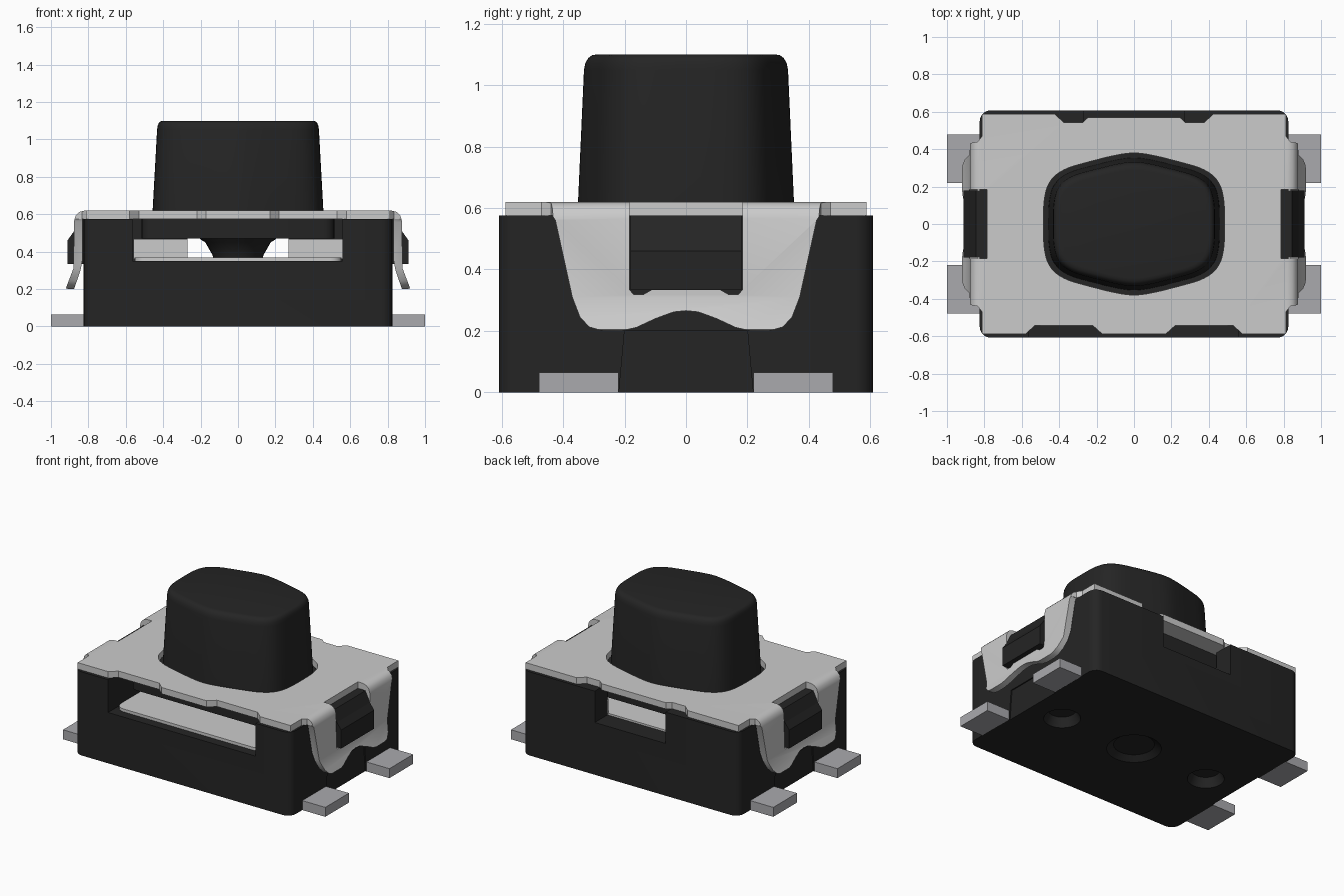
import bpy, bmesh, math

if "Cube" in bpy.data.objects:
    bpy.data.objects.remove(bpy.data.objects["Cube"])


def material(name, v):
    m = bpy.data.materials.new(name)
    m.diffuse_color = (v[0], v[1], v[2], 1)
    m.use_nodes = True
    m.node_tree.nodes["Principled BSDF"].inputs["Base Color"].default_value = m.diffuse_color
    return m


BLACK = material("black plastic", (0.018, 0.018, 0.018))
STEEL = material("light steel", (0.60, 0.60, 0.60))
PIN = material("grey pin metal", (0.40, 0.40, 0.42))


def loft(name, rings, mat):
    """Closed solid through a list of equal-length point rings."""
    bm = bmesh.new()
    rows = [[bm.verts.new(p) for p in r] for r in rings]
    n = len(rows[0])
    for a, b in zip(rows, rows[1:]):
        for i in range(n):
            bm.faces.new((a[i], a[(i + 1) % n], b[(i + 1) % n], b[i]))
    bm.faces.new(rows[0][::-1])
    bm.faces.new(rows[-1])
    bmesh.ops.recalc_face_normals(bm, faces=bm.faces)
    me = bpy.data.meshes.new(name)
    bm.to_mesh(me)
    bm.free()
    me.materials.append(mat)
    ob = bpy.data.objects.new(name, me)
    bpy.context.collection.objects.link(ob)
    return ob


def prism(name, pts, axis, a, b, mat=BLACK):
    """Extrude a 2D outline along an axis from a to b."""
    put = {'x': lambda p, t: (t, p[0], p[1]),
           'y': lambda p, t: (p[0], t, p[1]),
           'z': lambda p, t: (p[0], p[1], t)}[axis]
    return loft(name, [[put(p, t) for p in pts] for t in (a, b)], mat)


def rect(x0, x1, y0, y1):
    return [(x0, y0), (x1, y0), (x1, y1), (x0, y1)]


def rounded(hx, hy, r, cy=0, n=5):
    out = []
    for k, (sx, sy) in enumerate(((1, 1), (-1, 1), (-1, -1), (1, -1))):
        for i in range(n + 1):
            t = math.pi / 2 * (k + i / n)
            out.append((sx * (hx - r) + r * math.cos(t),
                        cy + sy * (hy - r) + r * math.sin(t)))
    return out


def circle(r, cx=0, cy=0, n=32):
    return [(cx + r * math.cos(2 * math.pi * i / n),
             cy + r * math.sin(2 * math.pi * i / n)) for i in range(n)]


def soften(pts, times=1):
    """Corner cutting for smooth outlines."""
    for _ in range(times):
        out = []
        for p, q in zip(pts, pts[1:] + pts[:1]):
            for w in (0.25, 0.75):
                out.append((p[0] + (q[0] - p[0]) * w, p[1] + (q[1] - p[1]) * w))
        pts = out
    return pts


def mirrored(half):
    """Outline from its right half, ordered, reflected in the first axis."""
    return half + [(-x, y) for x, y in reversed(half) if abs(x) > 1e-6]


def boolean(ob, cutter, op='DIFFERENCE'):
    m = ob.modifiers.new("cut", 'BOOLEAN')
    m.operation, m.object, m.solver = op, cutter, 'EXACT'
    me = bpy.data.meshes.new_from_object(
        ob.evaluated_get(bpy.context.evaluated_depsgraph_get()))
    ob.modifiers.clear()
    ob.data = me
    me.materials.clear()
    me.materials.append(BLACK if ob.name.startswith("body") else STEEL)
    for p in me.polygons:
        p.material_index = 0
    bpy.data.objects.remove(cutter)


# Body with switch cavity, front slot, back window and underside dimples
body = prism("body", rounded(0.825, 0.608, 0.06), 'z', 0, 0.576)
boolean(body, prism("cut", rect(-0.565, 0.56, -0.7, 0.47), 'z', 0.35, 0.7))
boolean(body, prism("cut", rect(-0.27, 0.27, 0.4, 0.7), 'z', 0.36, 0.7))
for x, r in ((-0.58, 0.115), (0, 0.17), (0.58, 0.115)):
    d = 0.03 if x == 0 else 0.06
    rings = [[(px, py, z) for px, py in circle(rr, x)]
             for z, rr in ((-0.02, r), (0, r), (d, r * 0.75))]
    boolean(body, loft("cut", rings, BLACK))
for s in (-1, 1):
    boolean(body, prism("cut", [(-0.22, -0.02), (0.22, -0.02), (0.2, 0.2), (-0.2, 0.2)],
                        'x', s * 0.817, s * 0.9))

# Stamped cover: bent sheet profile, trimmed by the side outline
half = [(0, 0.62), (0.82, 0.62), (0.848, 0.613), (0.868, 0.594), (0.876, 0.565),
        (0.88, 0.31), (0.92, 0.205), (0.88, 0.19), (0.842, 0.30),
        (0.831, 0.36), (0.831, 0.576), (0, 0.576)]
cover = prism("cover", half[:-1] + [(-x, z) for x, z in reversed(half[1:-1])],
              'y', -0.7, 0.7, STEEL)
side = [(0, 0.266), (0.04, 0.262), (0.10, 0.24), (0.16, 0.212), (0.21, 0.2), (0.27, 0.2),
        (0.315, 0.213), (0.345, 0.245), (0.37, 0.31), (0.425, 0.56), (0.435, 0.575),
        (0.587, 0.575), (0.587, 0.7)]
boolean(cover, prism("cut", mirrored(side), 'x', -1.1, 1.1), 'INTERSECT')
# Plate corners, latch openings
window = [(0, 0.335), (0.11, 0.335), (0.14, 0.318), (0.17, 0.318), (0.184, 0.335), (0.184, 0.7)]
for s in (-1, 1):
    for t in (-1, 1):
        boolean(cover, prism("cut", [(s * 0.812, t * 0.7), (s * 0.812, t * 0.47),
                                     (s * 0.835, t * 0.44), (s * 1.0, t * 0.41),
                                     (s * 1.0, t * 0.7)], 'z', 0.57, 0.7))
    boolean(cover, prism("cut", mirrored(window), 'x', s * 0.785, s * 1.1))


# Edge notches
def notch(x0, x1, edge, deep):
    w = 0.05
    e = math.copysign(0.1, edge)
    m = (edge + deep) / 2
    boolean(cover, prism("cut", [(x0, edge + e), (x0, edge), (x0 + w * .5, m), (x0 + w, deep),
                                 (x1 - w, deep), (x1 - w * .5, m), (x1, edge), (x1, edge + e)],
                         'z', 0.5, 0.7))


for s in (-1, 1):
    notch(s * 0.375 - 0.205, s * 0.375 + 0.205, -0.588, -0.543)
    notch(s * 0.325 - 0.1, s * 0.325 + 0.1, 0.588, 0.543)
boolean(cover, prism("cut", rect(-0.3, 0.3, 0.57, 0.7), 'z', 0.5, 0.7))

# Button outline: soft six-sided oval
quarter = [(0.457, 0.0), (0.455, 0.13), (0.425, 0.22), (0.35, 0.275), (0.22, 0.31),
           (0.10, 0.34), (0.0, 0.355)]
oval = quarter + [(-x, y) for x, y in quarter[-2::-1]]
oval = soften(oval + [(x, -y) for x, y in oval[-2:0:-1]], 2)
boolean(cover, prism("cut", [(x * 1.06, y * 1.08) for x, y in oval], 'z', 0.5, 0.7))

# Button cap
levels = [(0.55, 1.005, 1.01), (0.62, 1, 1), (1.05, 0.948, 0.945), (1.072, 0.942, 0.932),
          (1.088, 0.928, 0.905), (1.097, 0.905, 0.87), (1.1, 0.875, 0.82)]
button = loft("button", [[(x * a, y * b, z) for x, y in oval] for z, a, b in levels], BLACK)

# Flange and plunger under the cover
flange = prism("button_flange", rounded(0.515, 0.45, 0.06), 'z', 0.47, 0.574)
plunger = loft("plunger", [[(x, y, z) for x, y in circle(r)]
                           for z, r in ((0.36, 0.13), (0.385, 0.138), (0.45, 0.175),
                                        (0.465, 0.2), (0.48, 0.21))], BLACK)

# Contact sheet on the cavity floor and liners on its back wall
sheet = prism("contact_sheet", rounded(0.553, 0.505, 0.06, -0.04), 'z', 0.345, 0.37, STEEL)
for s, n in ((-1, "left"), (1, "right")):
    prism(n + "_liner", rect(*sorted((s * 0.27, s * 0.558)), 0.36, 0.468), 'y', 0.457, 0.473, STEEL)
    # Side latch holding the cover
    latch = [(0.79, 0.576), (0.845, 0.576), (0.88, 0.505), (0.912, 0.46), (0.912, 0.333), (0.79, 0.333)]
    prism(n + "_latch", [(s * x, z) for x, z in latch], 'y', -0.18, 0.18)
    # Solder pins
    for t, m in ((-1, "front"), (1, "back")):
        prism(f"{n}_{m}_pin", rect(*sorted((t * 0.22, t * 0.478)), 0, 0.065),
              'x', s * 0.823, s * 1.0, PIN)

# Smooth shading with sharp edges kept
for ob in (body, cover, button, flange, plunger, sheet):
    bpy.ops.object.select_all(action='DESELECT')
    ob.select_set(True)
    bpy.context.view_layer.objects.active = ob
    bpy.ops.object.shade_smooth_by_angle(angle=math.radians(35))
